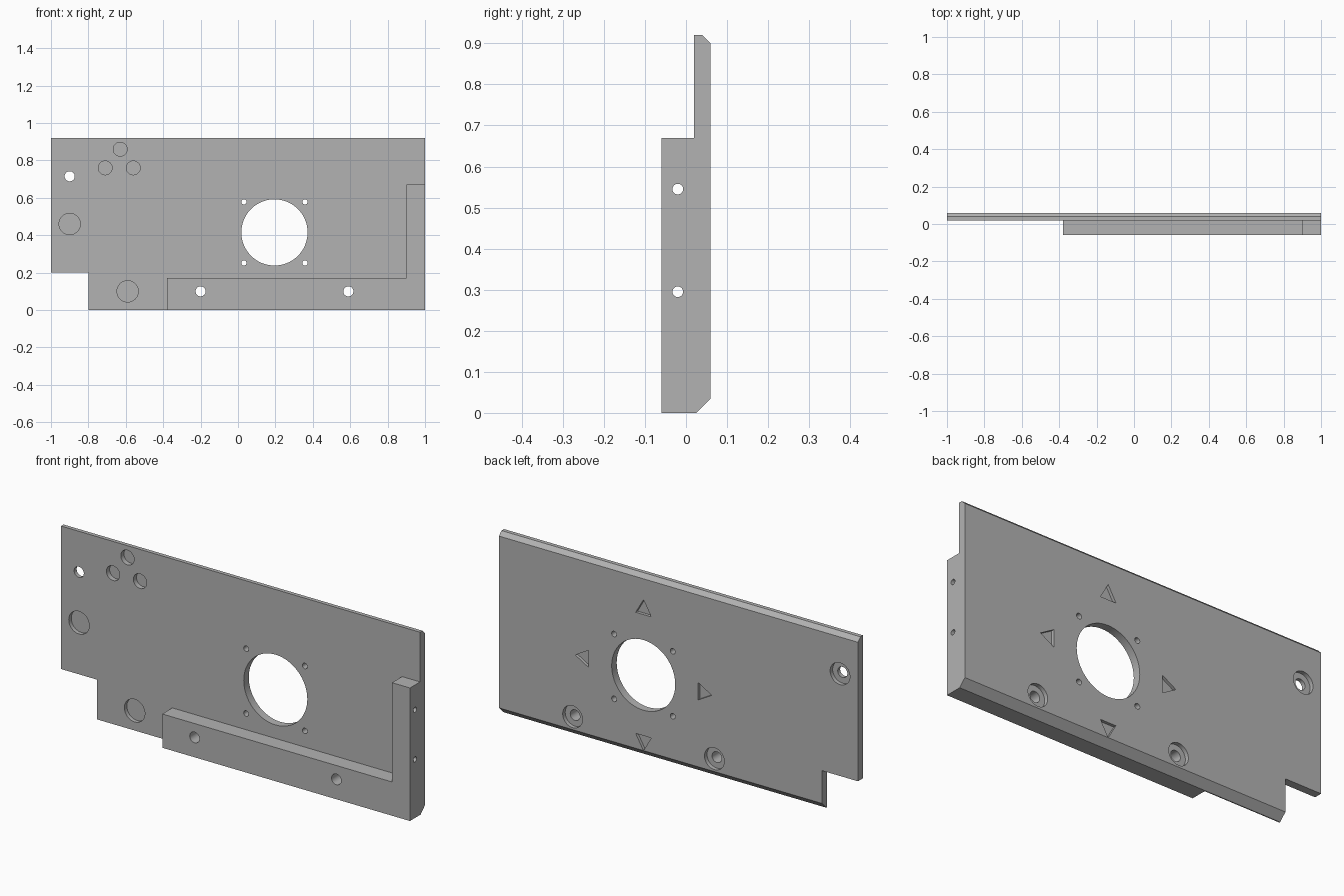
import bpy, bmesh
from math import sin, cos, pi, radians

if "Cube" in bpy.data.objects:
    bpy.data.objects.remove(bpy.data.objects["Cube"], do_unlink=True)

grey = bpy.data.materials.new("plain grey")
grey.use_nodes = True
grey.diffuse_color = (0.45, 0.45, 0.45, 1)
grey.node_tree.nodes["Principled BSDF"].inputs["Base Color"].default_value = grey.diffuse_color

FRONT, BACK = 0.02, 0.06  # faces of the thin plate


def prism(name, points, start, end, axis="y"):
    """Extrude a profile: (x, z) along y, or (y, z) along x."""
    bm = bmesh.new()
    place = (lambda a, b, d: (a, d, b)) if axis == "y" else (lambda a, b, d: (d, a, b))
    face = bm.faces.new([bm.verts.new(place(a, b, start)) for a, b in points])
    extruded = bmesh.ops.extrude_face_region(bm, geom=[face])["geom"]
    moved = [v for v in extruded if isinstance(v, bmesh.types.BMVert)]
    bmesh.ops.translate(bm, verts=moved, vec=place(0, 0, end - start))
    bmesh.ops.recalc_face_normals(bm, faces=bm.faces)
    mesh = bpy.data.meshes.new(name)
    bm.to_mesh(mesh)
    bm.free()
    mesh.materials.append(grey)
    obj = bpy.data.objects.new(name, mesh)
    bpy.context.collection.objects.link(obj)
    return obj


def ring(a, b, radius, sides=48, turn=0.0):
    return [(a + radius * cos(turn + 2 * pi * i / sides),
             b + radius * sin(turn + 2 * pi * i / sides)) for i in range(sides)]


def cut(points, start=-1, end=1, axis="y"):
    """Subtract a prism from the panel and discard the cutter."""
    cutter = prism("cutter", points, start, end, axis)
    cutter.hide_render = True
    mod = panel.modifiers.new("cut", "BOOLEAN")
    mod.operation, mod.solver, mod.object = "DIFFERENCE", "EXACT", cutter
    bpy.ops.object.modifier_apply(modifier=mod.name)
    bpy.data.objects.remove(cutter, do_unlink=True)


# Panel blank with chamfered rear edges
panel = prism("mounting_panel", [(-0.06, 0), (0.025, 0), (BACK, 0.035), (BACK, 0.9),
                                 (0.04, 0.92), (-0.06, 0.92)], -1, 1, "x")
bpy.ops.object.select_all(action="DESELECT")
panel.select_set(True)
bpy.context.view_layer.objects.active = panel

# Clear the front, leaving the L-shaped rail
cut([(-2, -1), (-0.38, -1), (-0.38, 0.17), (0.9, 0.17), (0.9, 0.67),
     (2, 0.67), (2, 2), (-2, 2)], -1, FRONT)

# Corner notch
cut([(-2, -1), (-0.8, -1), (-0.8, 0.2), (-2, 0.2)])

# Central opening with four corner holes and outward arrow recesses on the back
cx, cz = 0.195, 0.415
cut(ring(cx, cz, 0.177, 96))
for i in range(4):
    corner, turn = pi / 4 + i * pi / 2, i * pi / 2
    cut(ring(cx + 0.231 * cos(corner), cz + 0.231 * sin(corner), 0.014, 24))
    cut(ring(cx + 0.33 * cos(turn), cz + 0.33 * sin(turn), 0.05, 3, turn), BACK - 0.015)

# Screw holes, counterbored from the back
for x, z in ((-0.2, 0.1), (0.59, 0.1), (-0.9, 0.715)):
    cut(ring(x, z, 0.027, 32))
    cut(ring(x, z, 0.055), BACK - 0.02)

# Blind round recesses in the front
for x, z, radius, depth in ((-0.9, 0.46, 0.057, 0.02), (-0.59, 0.1, 0.057, 0.02),
                            (-0.63, 0.86, 0.037, 0.025), (-0.71, 0.76, 0.037, 0.025),
                            (-0.56, 0.76, 0.037, 0.025)):
    cut(ring(x, z, radius), -1, FRONT + depth)

# Cross holes through the upright of the rail
for z in (0.295, 0.545):
    cut(ring(-0.02, z, 0.013, 24), 0.8, 1.2, "x")

bpy.ops.object.shade_smooth_by_angle(angle=radians(30))
